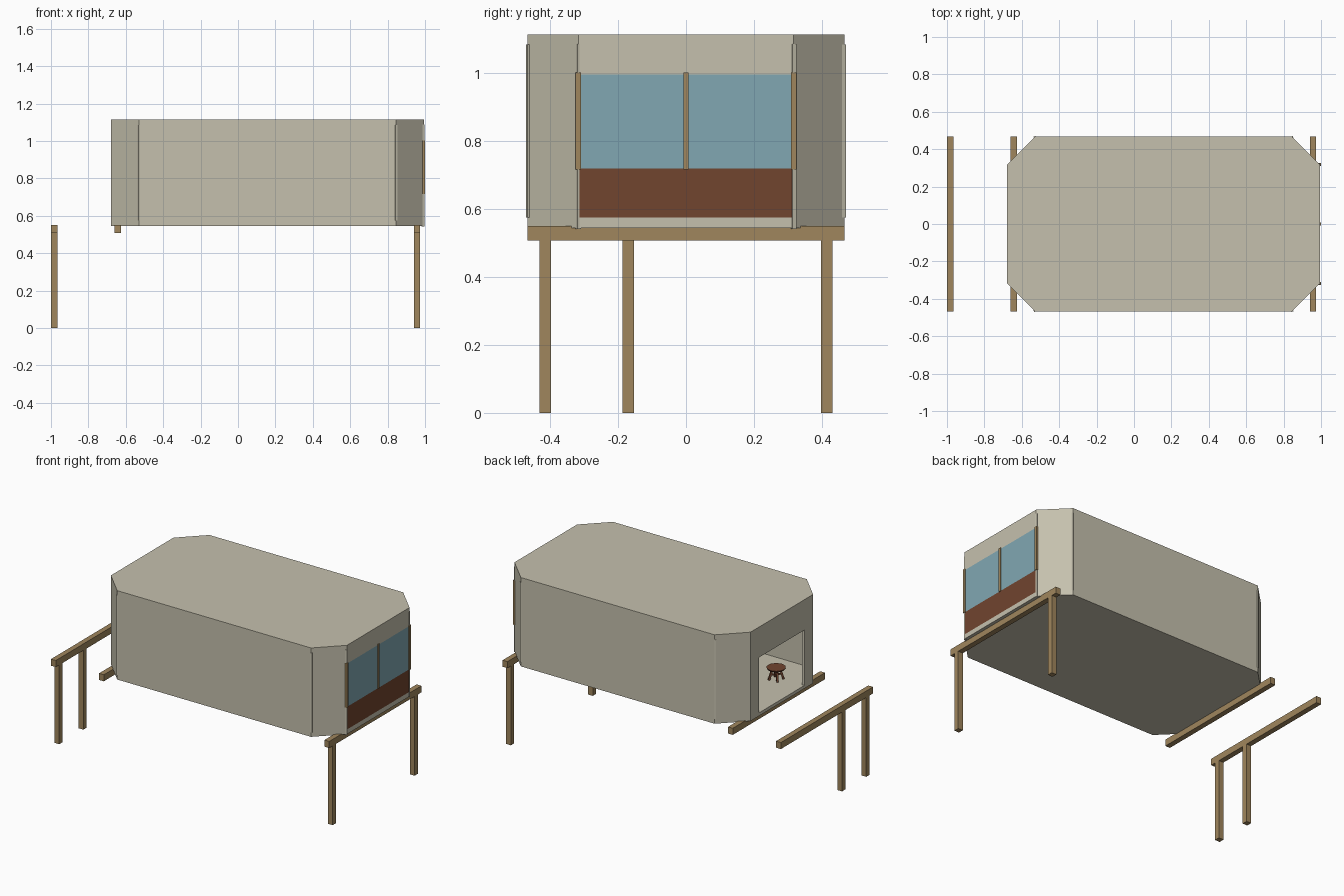
import bpy
import bmesh
import math
from mathutils import Vector, Matrix

if "Cube" in bpy.data.objects:
    bpy.data.objects.remove(bpy.data.objects["Cube"])


def material(name, rgb):
    m = bpy.data.materials.new(name)
    m.use_nodes = True
    m.diffuse_color = (*rgb, 1)
    m.node_tree.nodes["Principled BSDF"].inputs["Base Color"].default_value = (*rgb, 1)
    return m


WALL = material("plaster", (0.56, 0.53, 0.42))
WOOD = material("timber", (0.35, 0.24, 0.11))
GLASS = material("window blue", (0.22, 0.39, 0.45))
BROWN = material("red brown", (0.165, 0.058, 0.028))


def finish(name, bm, mat):
    bmesh.ops.recalc_face_normals(bm, faces=bm.faces)
    mesh = bpy.data.meshes.new(name)
    bm.to_mesh(mesh)
    bm.free()
    mesh.materials.append(mat)
    ob = bpy.data.objects.new(name, mesh)
    bpy.context.collection.objects.link(ob)
    return ob


def prism(name, outline, z0, z1, mat):
    """Upright solid over a flat outline."""
    bm = bmesh.new()
    face = bm.faces.new([bm.verts.new((p[0], p[1], z0)) for p in outline])
    top = bmesh.ops.extrude_face_region(bm, geom=[face])["geom"]
    moved = [v for v in top if isinstance(v, bmesh.types.BMVert)]
    bmesh.ops.translate(bm, verts=moved, vec=(0, 0, z1 - z0))
    return finish(name, bm, mat)


def box(name, centre, size, mat, turn=0):
    bm = bmesh.new()
    bmesh.ops.create_cube(bm, size=1, matrix=Matrix.Translation(centre)
                          @ Matrix.Rotation(turn, 4, "Z") @ Matrix.Diagonal((*size, 1)))
    return finish(name, bm, mat)


# Chamfered cabin outline, anticlockwise from the front wall
X0, X1, Y, C, T = -0.68, 0.995, 0.467, 0.15, 0.015
BOTTOM, FLOOR, CEILING, TOP = 0.545, 0.565, 1.095, 1.115


def outline(inset):
    x0, x1, y = X0 + inset, X1 - inset, Y - inset
    c = C - inset * (2 - math.sqrt(2))
    return [Vector(p) for p in (
        (x0 + c, -y), (x1 - c, -y), (x1, c - y), (x1, y - c),
        (x1 - c, y), (x0 + c, y), (x0, y - c), (x0, c - y))]


outer, inner = outline(0), outline(T)


def panel(name, side, z0, z1, mat=WALL, a=0.0, b=1.0):
    """Piece of one cabin side, from fraction a to b along it."""
    n = (side + 1) % 8
    o, i = (outer[side], outer[n]), (inner[side], inner[n])
    prism(name, [o[0].lerp(o[1], a), o[0].lerp(o[1], b),
                 i[0].lerp(i[1], b), i[0].lerp(i[1], a)], z0, z1, mat)


prism("cabin_floor", outer, BOTTOM, FLOOR, WALL)
prism("cabin_roof", outer, CEILING, TOP, WALL)
for side, name in ((0, "front_wall"), (1, "front_left_corner"), (3, "back_left_corner"),
                   (4, "back_wall"), (5, "back_right_corner"), (7, "front_right_corner")):
    panel(name, side, FLOOR, CEILING)

# Window end
panel("window_sill", 2, FLOOR, 0.575)
panel("apron_panel", 2, 0.575, 0.72, BROWN)
panel("window_glass", 2, 0.72, 0.997, GLASS)
panel("window_header", 2, 0.997, CEILING)
for y in (-0.317, 0, 0.317):
    box("window_mullion", (X1 - 0.003, y, 0.86), (0.016, 0.016, 0.285), WOOD)

# Doorway end
DOOR = 0.92
panel("door_side_back", 6, FLOOR, DOOR, a=0, b=0.135)
panel("door_side_front", 6, FLOOR, DOOR, a=0.865, b=1)
panel("door_header", 6, DOOR, CEILING)

# Slim posts at the wall joints
for s in (-1, 1):
    for x in (X0 + C, X1 - C):
        box("joint_post", (x, s * (Y - 0.004), 0.83), (0.012, 0.012, 0.51), WALL, math.pi / 8)
    box("joint_post", (X1 - 0.005, s * (Y - C), 0.815), (0.012, 0.012, 0.545), WALL, math.pi / 8)

# Support beams and legs
for name, x, legs in (("left_beam", 0.957, (-0.415, 0.415)),
                      ("middle_beam", -0.642, ()),
                      ("right_beam", -0.983, (-0.415, -0.17))):
    box(name, (x, 0, 0.529), (0.034, 0.934, 0.042), WOOD)
    for y in legs:
        box(name + "_leg", (x, y, 0.254), (0.034, 0.034, 0.508), WOOD)

# Small table standing inside the doorway
TABLE = Vector((-0.5, -0.2, FLOOR))
bm = bmesh.new()
bmesh.ops.create_cone(bm, cap_ends=True, segments=10, radius1=0.05, radius2=0.058, depth=0.012,
                      matrix=Matrix.Translation(TABLE + Vector((0, 0, 0.074))))
finish("table_top", bm, BROWN)
for k in range(4):
    way = Matrix.Rotation(math.pi / 4 + k * math.pi / 2, 4, "Z")
    bm = bmesh.new()
    bmesh.ops.create_cube(bm, size=1, matrix=Matrix.Translation(TABLE) @ way
                          @ Matrix.Translation((0.033, 0, 0.035))
                          @ Matrix.Rotation(-0.3, 4, "Y") @ Matrix.Diagonal((0.012, 0.012, 0.07, 1)))
    finish("table_leg", bm, BROWN)
for turn in (math.pi / 4, -math.pi / 4):
    box("table_stretcher", TABLE + Vector((0, 0, 0.035)), (0.064, 0.008, 0.008), BROWN, turn)
